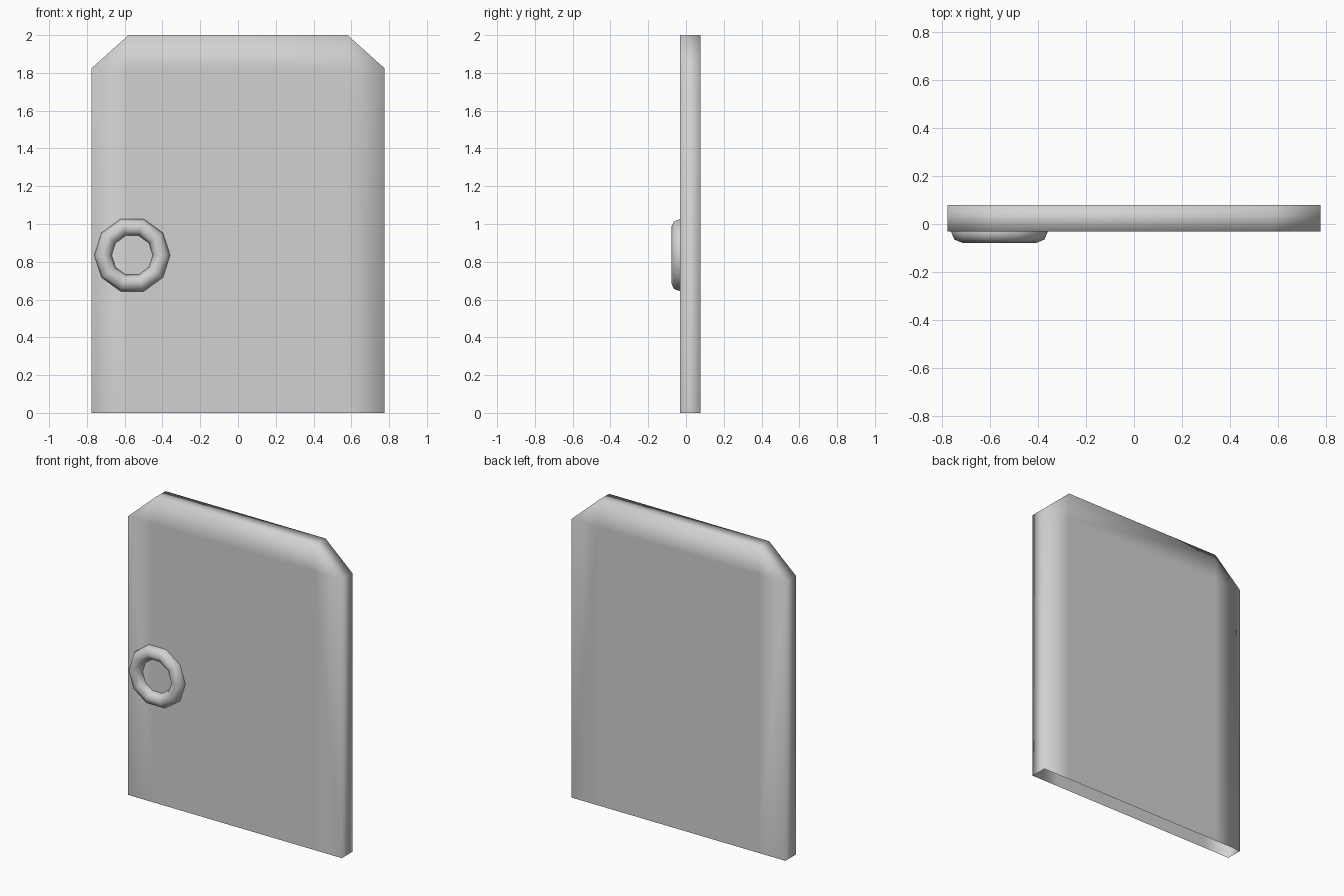
import bpy, bmesh, math
from mathutils import Vector

if "Cube" in bpy.data.objects:
    bpy.data.objects.remove(bpy.data.objects["Cube"])

FRONT, BACK = -0.032, 0.078      # slab faces along y
W, SHOULDER, TOP = 0.775, 0.58, 2.0
CORNER_Z = 1.825

grey = bpy.data.materials.new("light_grey")
grey.diffuse_color = (0.64, 0.64, 0.64, 1)
grey.use_nodes = True
grey.node_tree.nodes["Principled BSDF"].inputs["Base Color"].default_value = grey.diffuse_color


def finish(bm, name):
    mesh = bpy.data.meshes.new(name)
    bmesh.ops.recalc_face_normals(bm, faces=bm.faces)
    for f in bm.faces:
        f.smooth = True
    bm.to_mesh(mesh)
    bm.free()
    mesh.materials.append(grey)
    ob = bpy.data.objects.new(name, mesh)
    bpy.context.collection.objects.link(ob)
    return ob


# Door slab: clipped-corner outline extruded in depth
bm = bmesh.new()
half = [(W, 0), (W, CORNER_Z), (SHOULDER, TOP)]
outline = half + [(-x, z) for x, z in reversed(half)]
face = bm.faces.new([bm.verts.new((x, FRONT, z)) for x, z in outline])
ext = bmesh.ops.extrude_face_region(bm, geom=[face], use_keep_orig=True)
moved = [v for v in ext["geom"] if isinstance(v, bmesh.types.BMVert)]
bmesh.ops.translate(bm, verts=moved, vec=(0, BACK - FRONT, 0))

# Edge loops lining up with the clipped corners
for co, no in [((SHOULDER, 0, 0), (1, 0, 0)), ((-SHOULDER, 0, 0), (1, 0, 0)),
               ((0, 0, CORNER_Z), (0, 0, 1))]:
    geom = bm.verts[:] + bm.edges[:] + bm.faces[:]
    bmesh.ops.bisect_plane(bm, geom=geom, dist=1e-5, plane_co=co, plane_no=no)
bmesh.ops.remove_doubles(bm, verts=bm.verts, dist=1e-5)

# Open underside
under = [f for f in bm.faces if all(abs(v.co.z) < 1e-5 for v in f.verts)]
bmesh.ops.delete(bm, geom=under, context="FACES_ONLY")
finish(bm, "door_slab")

# Ring handle: ten-sided ring half sunk into the front
MAJOR, MINOR, SIDES, TUBE = 0.155, 0.046, 10, 8
centre = Vector((-0.56, FRONT, 0.835))
bm = bmesh.new()
rings = []
for i in range(SIDES):
    a = math.tau * i / SIDES
    ring = []
    for j in range(TUBE):
        b = math.tau * j / TUBE
        r = MAJOR + MINOR * math.cos(b)
        ring.append(bm.verts.new(centre + Vector(
            (r * math.cos(a), MINOR * math.sin(b), r * math.sin(a)))))
    rings.append(ring)
for i in range(SIDES):
    p, q = rings[i], rings[(i + 1) % SIDES]
    for j in range(TUBE):
        k = (j + 1) % TUBE
        bm.faces.new((p[j], q[j], q[k], p[k]))
finish(bm, "ring_handle")
